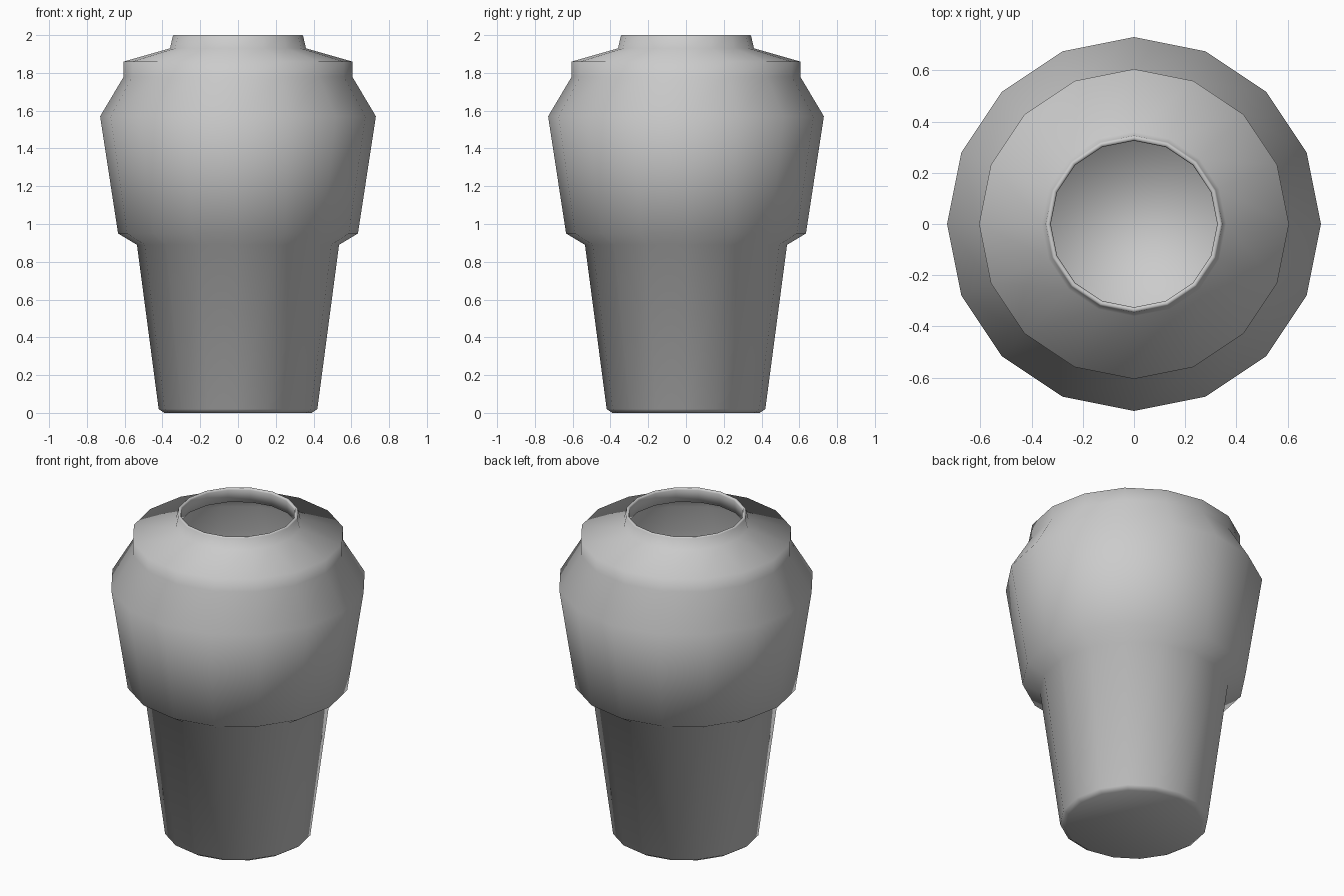
import bpy
import bmesh
from math import cos, sin, tau

cube = bpy.data.objects.get("Cube")
if cube:
    bpy.data.objects.remove(cube)

SIDES = 16

# One plain grey clay colour
clay = bpy.data.materials.new("grey clay")
clay.use_nodes = True
clay.diffuse_color = (0.6, 0.6, 0.6, 1)
clay.node_tree.nodes["Principled BSDF"].inputs["Base Color"].default_value = clay.diffuse_color


def lathe(name, profile):
    """Spin a (radius, height) profile into a closed, smooth body."""
    bm = bmesh.new()
    rings = [[bm.verts.new((r * cos(tau * i / SIDES), r * sin(tau * i / SIDES), z))
              for i in range(SIDES)] for r, z in profile]
    for low, high in zip(rings, rings[1:]):
        for i in range(SIDES):
            j = (i + 1) % SIDES
            bm.faces.new((low[i], low[j], high[j], high[i]))
    # flat underside and inner floor
    bm.faces.new(rings[0][::-1])
    bm.faces.new(rings[-1])
    for face in bm.faces:
        face.smooth = True
    mesh = bpy.data.meshes.new(name)
    bm.to_mesh(mesh)
    bm.free()
    mesh.materials.append(clay)
    obj = bpy.data.objects.new(name, mesh)
    bpy.context.collection.objects.link(obj)
    return obj


# Outside, from foot to lip
outer = [(0.39, 0), (0.42, 0.02), (0.535, 0.89), (0.635, 0.95), (0.73, 1.57),
         (0.605, 1.78), (0.605, 1.86), (0.36, 1.93), (0.345, 1.995)]
# Lip and hollow, from the mouth down to the floor
inner = [(0.34, 2.0), (0.33, 2.0), (0.325, 1.99), (0.335, 1.91), (0.58, 1.83),
         (0.58, 1.77), (0.70, 1.57), (0.61, 0.97), (0.51, 0.9), (0.40, 0.03)]
lathe("vase", outer + inner)
